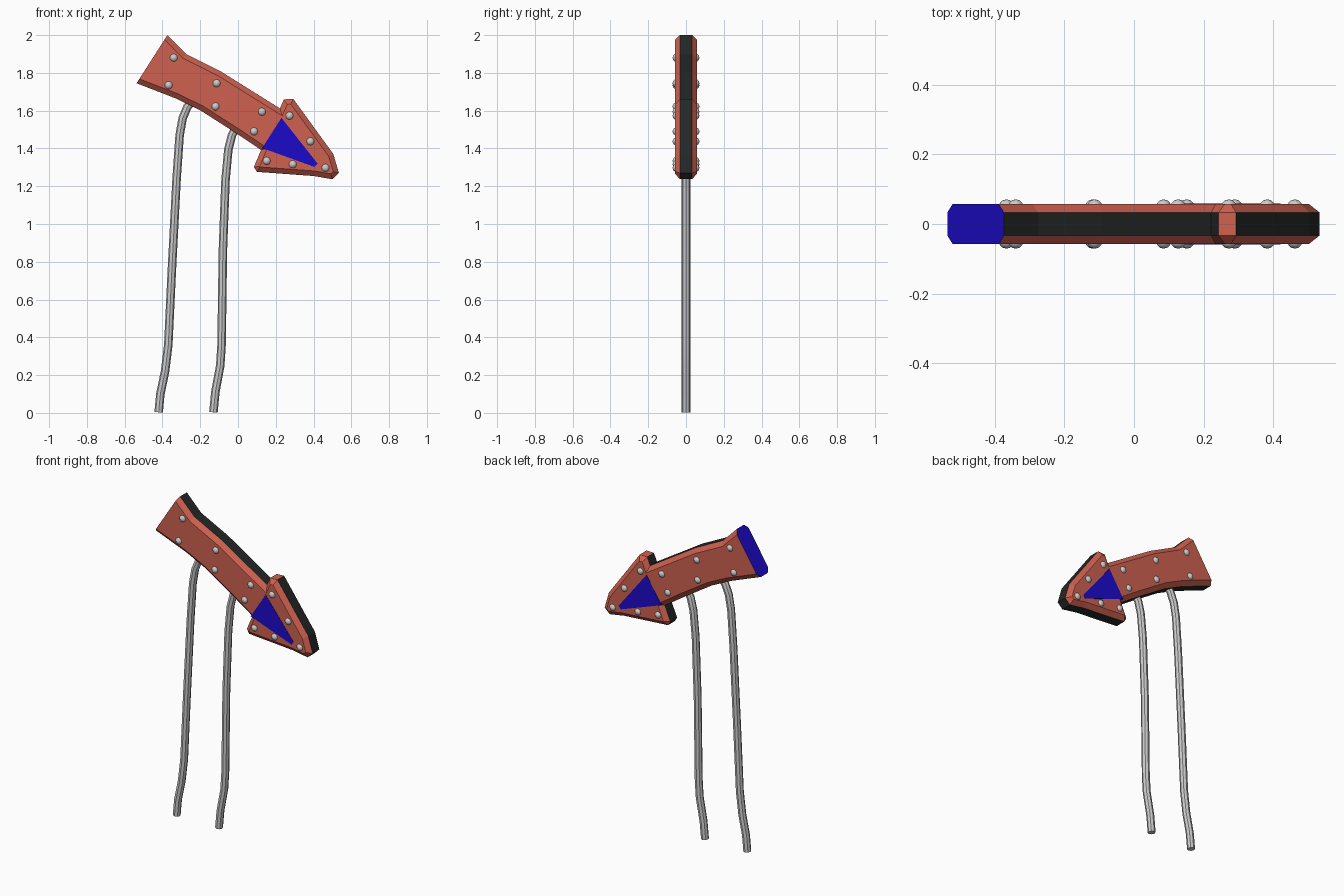
import bpy, bmesh
from mathutils import Vector

if "Cube" in bpy.data.objects:
    bpy.data.objects.remove(bpy.data.objects["Cube"])


def material(name, rgb):
    m = bpy.data.materials.new(name)
    m.diffuse_color = (*rgb, 1)
    m.use_nodes = True
    m.node_tree.nodes["Principled BSDF"].inputs["Base Color"].default_value = m.diffuse_color
    return m


RED = material("red_paint", (0.62, 0.12, 0.08))
DARK = material("dark_edge", (0.018, 0.02, 0.02))
BLUE = material("blue_paint", (0.012, 0.003, 0.6))


def finish(bm, name, mats=()):
    bmesh.ops.recalc_face_normals(bm, faces=bm.faces[:])
    me = bpy.data.meshes.new(name)
    bm.to_mesh(me)
    bm.free()
    for m in mats:
        me.materials.append(m)
    ob = bpy.data.objects.new(name, me)
    bpy.context.collection.objects.link(ob)
    return ob


def inset(pts, dists):
    """Move each outline edge inward by its own distance (clockwise outline)."""
    out = []
    n = len(pts)
    for i in range(n):
        a, v, b = Vector(pts[i - 1]), Vector(pts[i]), Vector(pts[(i + 1) % n])
        e1, e2 = (v - a).normalized(), (b - v).normalized()
        n1, n2 = Vector((e1.y, -e1.x)), Vector((e2.y, -e2.x))
        d1, d2 = dists[i - 1], dists[i]
        det = n1.x * n2.y - n1.y * n2.x
        out.append((v.x + (d1 * n2.y - d2 * n1.y) / det,
                    v.y + (n1.x * d2 - n2.x * d1) / det))
    return out


def loft(bm, rings, colour):
    """Join matching outlines given as (y, points); colour(layer, edge) picks a slot."""
    vs = [[bm.verts.new((x, y, z)) for x, z in pts] for y, pts in rings]
    n = len(vs[0])
    for k in range(len(vs) - 1):
        for i in range(n):
            j = (i + 1) % n
            f = bm.faces.new((vs[k][i], vs[k][j], vs[k + 1][j], vs[k + 1][i]))
            f.material_index = colour(k, i)
    bm.faces.new(vs[0])
    bm.faces.new(vs[-1])


# Arrow board: clockwise outline, bevelled on both faces except at the tail
outline = [(-0.537, 1.745), (-0.374, 2.0), (-0.275, 1.9), (-0.09, 1.807),
           (0.222, 1.612), (0.243, 1.66), (0.293, 1.662), (0.505, 1.37),
           (0.534, 1.27), (0.5, 1.237), (0.4, 1.254), (0.1, 1.276),
           (0.084, 1.302), (0.122, 1.392), (-0.02, 1.487), (-0.2, 1.602),
           (-0.33, 1.665)]
inner = inset(outline, [0] + [0.027] * (len(outline) - 1))


def board_colour(layer, edge):
    if edge == 0:
        return 2
    return 1 if layer == 1 and edge != 5 else 0


bm = bmesh.new()
loft(bm, [(-0.057, inner), (-0.033, outline), (0.033, outline), (0.057, inner)],
     board_colour)
finish(bm, "arrow_board", (RED, DARK, BLUE))

# Blue painted triangles on the arrow head, front and back
tri = [(0.23, 1.562), (0.421, 1.32), (0.405, 1.302), (0.128, 1.402)]
for side, name in ((-1, "front_blue_panel"), (1, "back_blue_panel")):
    bm = bmesh.new()
    loft(bm, [(side * 0.05, tri), (side * 0.0585, tri)], lambda k, i: 0)
    finish(bm, name, (BLUE,))

# Domed rivets on both faces
rivets = [(-0.34, 1.88), (-0.367, 1.735), (-0.113, 1.745), (-0.119, 1.622),
          (0.127, 1.594), (0.085, 1.49), (0.273, 1.573), (0.383, 1.437),
          (0.463, 1.297), (0.29, 1.316), (0.152, 1.334)]
bm = bmesh.new()
for x, z in rivets:
    for side in (-1, 1):
        r = bmesh.ops.create_uvsphere(bm, u_segments=12, v_segments=8, radius=0.022)
        bmesh.ops.translate(bm, verts=r["verts"], vec=(x, side * 0.049, z))
for f in bm.faces:
    f.smooth = True
finish(bm, "rivets")


# Bent support posts
def post(name, path):
    cu = bpy.data.curves.new(name, "CURVE")
    cu.dimensions = "3D"
    cu.bevel_depth = 0.0225
    cu.bevel_resolution = 2
    cu.use_fill_caps = True
    sp = cu.splines.new("POLY")
    sp.points.add(len(path) - 1)
    for p, (x, z) in zip(sp.points, path):
        p.co = (x, 0, z, 1)
    ob = bpy.data.objects.new(name, cu)
    bpy.context.collection.objects.link(ob)
    bpy.ops.object.select_all(action="DESELECT")
    ob.select_set(True)
    bpy.context.view_layer.objects.active = ob
    bpy.ops.object.convert(target="MESH")
    bpy.ops.object.shade_smooth_by_angle()


post("left_post", [(-0.42, 0.003), (-0.411, 0.1), (-0.386, 0.22), (-0.369, 0.36),
                   (-0.35, 0.76), (-0.325, 1.24), (-0.309, 1.47), (-0.293, 1.56),
                   (-0.268, 1.62), (-0.22, 1.68)])
post("right_post", [(-0.13, 0.003), (-0.12, 0.11), (-0.094, 0.25), (-0.087, 0.36),
                    (-0.08, 0.86), (-0.066, 1.235), (-0.051, 1.395), (-0.032, 1.47),
                    (0.0, 1.53)])
